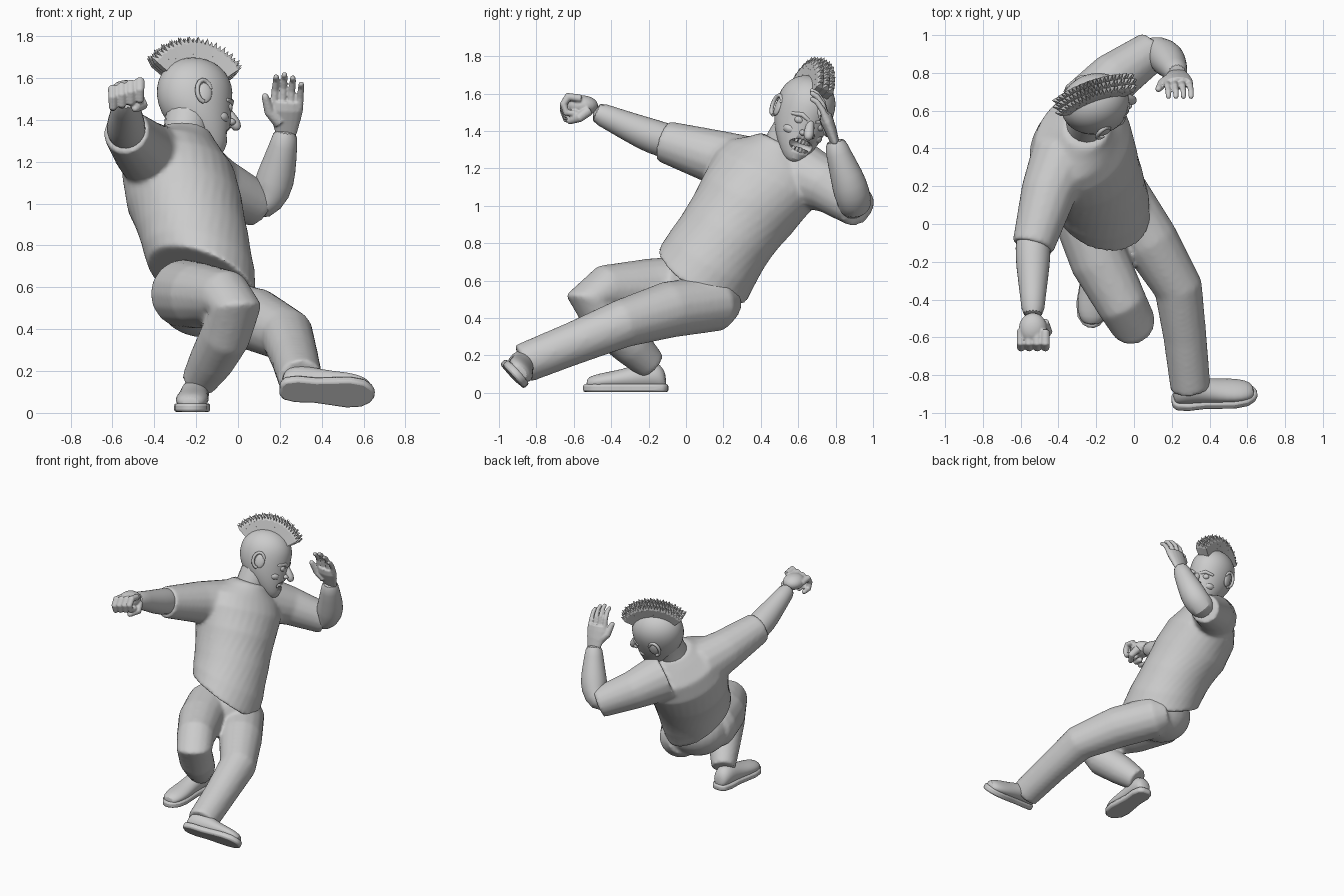
import bpy, bmesh, math
from mathutils import Vector as V, Matrix

if "Cube" in bpy.data.objects:
    bpy.data.objects.remove(bpy.data.objects["Cube"])

def ring_verts(bm, c, s, n, rs, rd, seg):
    n = V(n).normalized(); s = V(s); s = (s - n * s.dot(n)).normalized(); d = n.cross(s)
    return [bm.verts.new(V(c) + s * rs * math.cos(a) + d * rd * math.sin(a))
            for a in (2 * math.pi * i / seg for i in range(seg))]

def loft(bm, rings, seg=20):
    """Skin rings given as (centre, side, normal, side radius, depth radius)."""
    vs = [ring_verts(bm, *r, seg) for r in rings]
    for a, b in zip(vs, vs[1:]):
        for i in range(seg):
            bm.faces.new((a[i], a[(i + 1) % seg], b[(i + 1) % seg], b[i]))
    bm.faces.new(vs[0][::-1]); bm.faces.new(vs[-1])

def tube(bm, pts, radii, side=(1, 0, 0), flat=1.0, seg=16, tip=False):
    pts = [V(p) for p in pts]; radii = list(radii)
    if tip:
        d, r = (pts[-1] - pts[-2]).normalized(), radii[-1]
        pts += [pts[-1] + d * r * .6, pts[-1] + d * r * .95]; radii += [r * .8, r * .35]
    s, rings = V(side), []
    for i, p in enumerate(pts):
        a = (p - pts[i - 1]).normalized() if i else V()
        b = (pts[i + 1] - p).normalized() if i < len(pts) - 1 else V()
        n = (a + b).normalized(); s = (s - n * s.dot(n)).normalized()
        rings.append((p, s, n, radii[i], radii[i] * flat))
    loft(bm, rings, seg)

def ball(bm, c, radii, axes=None):
    m = axes.to_4x4() if axes else Matrix.Identity(4)
    bmesh.ops.create_uvsphere(bm, u_segments=24, v_segments=14, radius=1,
                              matrix=Matrix.Translation(V(c)) @ m @ Matrix.Diagonal((*radii, 1)))

def finish(name, bm, voxel=0, subsurf=0, smooth=0, angle=50):
    bmesh.ops.recalc_face_normals(bm, faces=bm.faces)
    me = bpy.data.meshes.new(name); bm.to_mesh(me); bm.free()
    ob = bpy.data.objects.new(name, me); bpy.context.collection.objects.link(ob)
    if subsurf:
        m = ob.modifiers.new("round", 'SUBSURF'); m.levels = m.render_levels = subsurf
    if voxel:
        m = ob.modifiers.new("merge", 'REMESH'); m.mode = 'VOXEL'; m.voxel_size = voxel; m.use_smooth_shade = True
    if smooth:
        m = ob.modifiers.new("soften", 'SMOOTH'); m.factor = .5; m.iterations = smooth
    if angle:
        bpy.context.view_layer.objects.active = ob
        bpy.ops.object.select_all(action='DESELECT'); ob.select_set(True)
        bpy.ops.object.shade_smooth_by_angle(angle=math.radians(angle))
    return ob

# Shirt: leaning, twisted torso with two sleeves
bm = bmesh.new()
loft(bm, [((-.172, .09, .632), (.9, .3, -.3), (.35, .49, .80), .278, .275),
          ((-.187, .147, .73), (.85, .45, -.25), (.2, .49, .84), .275, .265),
          ((-.215, .23, .86), (.7, .65, -.2), (0, .52, .85), .272, .255),
          ((-.255, .325, 1.0), (.55, .8, -.3), (-.1, .55, .83), .287, .27),
          ((-.285, .42, 1.14), (.43, .88, -.2), (-.1, .5, .85), .315, .258),
          ((-.295, .47, 1.23), (.43, .88, -.2), (-.05, .45, .87), .285, .215),
          ((-.27, .495, 1.30), (.43, .88, -.2), (0, .4, .9), .18, .155),
          ((-.25, .515, 1.34), (.43, .88, -.2), (.05, .4, .9), .125, .12)], 32)
tube(bm, [(-.37, .35, 1.19), (-.455, .16, 1.26), (-.535, -.12, 1.345)], (.18, .147, .112))
tube(bm, [(-.24, .61, 1.17), (-.1, .78, 1.09), (.1, .92, .99)], (.175, .137, .108))
finish("shirt", bm, voxel=.013, smooth=8)

# Trousers: hips plus one stretched and one folded leg
bm = bmesh.new()
ball(bm, (-.16, .1, .56), (.235, .21, .2))
tube(bm, [(-.13, .22, .5), (-.07, .16, .48), (.085, -.09, .445), (.235, -.34, .37), (.27, -.6, .265), (.3, -.875, .155)],
     (.11, .152, .152, .13, .115, .107))
tube(bm, [(-.28, .1, .57), (-.26, .03, .57), (-.18, -.2, .56), (-.06, -.43, .55), (-.01, -.52, .5), (-.06, -.42, .37),
          (-.125, -.29, .25), (-.19, -.185, .145)], (.14, .165, .158, .135, .125, .122, .11, .085))
finish("trousers", bm, voxel=.014, smooth=8)

# Shoes: rounded upper on a flat outlined sole
def shoe(side, heel, fwd, up):
    f = V(fwd).normalized(); u = V(up); u = (u - f * u.dot(f)).normalized(); r = f.cross(u); o = V(heel)
    bm = bmesh.new()
    prof = [(.01, .035, .08), (.04, .062, .14), (.1, .07, .155), (.17, .068, .135), (.25, .075, .11),
            (.33, .082, .095), (.4, .07, .08), (.44, .04, .06)]
    loft(bm, [(o + f * t + u * (h / 2 + .012), r, f, w, h / 2) for t, w, h in prof])
    finish(side + "_shoe", bm, subsurf=1)
    bm = bmesh.new()
    edge = [(0, .03), (.02, .058), (.08, .072), (.17, .068), (.25, .077), (.33, .086), (.4, .075), (.44, .045), (.455, .015)]
    outline = edge + [(t, -w) for t, w in reversed(edge)]
    face = bm.faces.new([bm.verts.new(o + f * t + r * w) for t, w in outline])
    ext = bmesh.ops.extrude_face_region(bm, geom=[face])
    bmesh.ops.translate(bm, vec=u * .042, verts=[g for g in ext['geom'] if isinstance(g, bmesh.types.BMVert)])
    sole = finish(side + "_sole", bm)
    m = sole.modifiers.new("soft_edge", 'BEVEL'); m.width = .012; m.segments = 2
shoe("left", (.2, -.955, .105), (1, .09, -.06), (0, .75, .66))
shoe("right", (-.2, -.095, .004), (-.06, -1, 0), (0, 0, 1))

# Forearms and hands
bm = bmesh.new()
tube(bm, [(-.53, -.02, 1.32), (-.535, -.13, 1.355), (-.535, -.22, 1.385), (-.535, -.4, 1.465), (-.535, -.5, 1.51)],
     (.09, .096, .092, .066, .06))
tube(bm, [(.04, .87, 1.02), (.12, .91, 1.0), (.165, .885, 1.07), (.19, .86, 1.16), (.22, .81, 1.29), (.23, .795, 1.36)],
     (.088, .094, .1, .09, .066, .055))
finish("forearms", bm, subsurf=1)

bm = bmesh.new()
tube(bm, [(.23, .8, 1.33), (.23, .775, 1.4), (.232, .755, 1.45), (.235, .745, 1.49)], (.05, .07, .08, .072), flat=.45)
for i, top in enumerate((1.605, 1.615, 1.6, 1.57)):
    x = .172 + .04 * i
    tube(bm, [(x, .75, 1.46), (x + .005, .73, top - .06), (x + .01, .7, top - .015), (x + .01, .675, top)],
         (.02, .017, .015, .014), seg=10, tip=True)
tube(bm, [(.2, .77, 1.39), (.15, .745, 1.44), (.13, .715, 1.51)], (.035, .026, .018), seg=10, tip=True)
finish("open_hand", bm, voxel=.006, smooth=2)

bm = bmesh.new()
ball(bm, (-.535, -.555, 1.535), (.075, .085, .055))
for i in range(4):
    x, z = -.598 + .043 * i, .012 * (i - 1.5)
    tube(bm, [(x, -.56, 1.555 + z), (x, -.63, 1.565 + z), (x, -.655, 1.525 + z), (x, -.64, 1.48 + z), (x, -.59, 1.475 + z)],
         (.022, .024, .022, .02, .017), seg=10, tip=True)
tube(bm, [(-.48, -.52, 1.51), (-.455, -.57, 1.47), (-.49, -.62, 1.455)], (.03, .025, .02), seg=10, tip=True)
finish("fist", bm, voxel=.006, smooth=2)

# Head frame: forward, right, up
C = V((-.205, .635, 1.515))
U = V((.03, .35, .93)).normalized(); F = V((.94, .3, -.13)); F = (F - U * F.dot(U)).normalized(); R = F.cross(U)
AX = Matrix((F, R, U)).transposed()
def H(f, r, u): return C + F * f + R * r + U * u

bm = bmesh.new()
tube(bm, [(-.26, .5, 1.26), (-.25, .535, 1.35), (-.235, .6, 1.45)], (.11, .105, .11))
finish("neck", bm)

# Skull and jaw, with an open grinning mouth
bm = bmesh.new()
prof = [(-.285, .1, .025, .025), (-.27, .095, .06, .055), (-.2, .055, .115, .1), (-.13, .018, .16, .13),
        (-.05, -.002, .182, .15), (.03, -.003, .188, .157), (.09, -.003, .172, .145), (.14, -.003, .133, .112),
        (.17, -.003, .083, .07), (.183, -.003, .03, .025)]
loft(bm, [(H(o, 0, h), R, U, rs, rf) for h, o, rf, rs in prof], 28)
head = finish("head", bm, subsurf=1)
bm = bmesh.new(); ball(bm, H(.175, 0, -.185), (.07, .075, .036), AX)
cut = finish("mouth_cutter", bm); cut.hide_render = True; cut.hide_viewport = True
m = head.modifiers.new("mouth", 'BOOLEAN'); m.operation = 'DIFFERENCE'; m.object = cut; m.solver = 'EXACT'

# Teeth in two curved rows
bm = bmesh.new()
for row, h in ((1, -.163), (-1, -.207)):
    for i in range(-3, 4):
        a = i * .25
        p = H(.075 + .08 * math.cos(a), .07 * math.sin(a), h + row * .006 * abs(i) / 3)
        bmesh.ops.create_cube(bm, size=1, matrix=Matrix.Translation(p) @ AX.to_4x4()
                              @ Matrix.Rotation(a, 4, 'Z') @ Matrix.Diagonal((.015, .015, .026, 1)))
finish("teeth", bm)

# Nose, eyes, brows and cheeks
bm = bmesh.new()
tube(bm, [H(.155, 0, -.04), H(.18, 0, -.075), H(.2, 0, -.105), H(.21, 0, -.12)], (.018, .024, .028, .025), R, tip=True)
for s in (-1, 1):
    ball(bm, H(.178, s * .026, -.115), (.022, .018, .016), AX)
finish("nose", bm)
bm = bmesh.new()
for s in (-1, 1):
    ball(bm, H(.148, s * .058, -.058), (.022, .028, .022), AX)
finish("eyes", bm)
bm = bmesh.new()
for s in (-1, 1):
    tube(bm, [H(.17, s * .02, -.04), H(.163, s * .06, -.025), H(.128, s * .1, -.037)], (.012, .013, .01), U, seg=10, tip=True)
    ball(bm, H(.105, s * .068, -.12), (.042, .045, .032), AX)
finish("brows_and_cheeks", bm)

# Ears
bm = bmesh.new()
for s in (-1, 1):
    ball(bm, H(.0, s * .147, -.035), (.035, .014, .05), AX)
    loop = [H(-.008 + .038 * math.cos(a), s * (.155 - .01 * math.cos(a)), -.03 + .055 * math.sin(a))
            for a in (math.radians(20 + 28 * k) for k in range(10))]
    tube(bm, loop, [.011] * 10, R, seg=8)
finish("ears", bm)

# Mohawk: fan of thin flat-sided spikes in three rows
bm = bmesh.new()
for row in (-1, 0, 1):
    for i in range(24):
        a = math.radians(38 + 108 * (i + .25 * row) / 23)
        d = F * math.cos(a) + U * math.sin(a)
        t = F * -math.sin(a) + U * math.cos(a)
        base = H(0, row * .026, 0) + d * .15
        tip = H(0, row * .034, 0) + d * (.29 + .008 * (i % 2) - .008 * abs(row))
        def quad(p, w):
            return [bm.verts.new(p + t * x * w + R * y * .018) for x, y in ((-1, -1), (1, -1), (1, 1), (-1, 1))]
        q, mid, p = quad(base, .014), quad(base.lerp(tip, .7), .012), bm.verts.new(tip)
        for k in range(4):
            bm.faces.new((q[k], q[k - 1], mid[k - 1], mid[k])); bm.faces.new((mid[k], mid[k - 1], p))
        bm.faces.new(q)
finish("mohawk", bm, angle=0)
